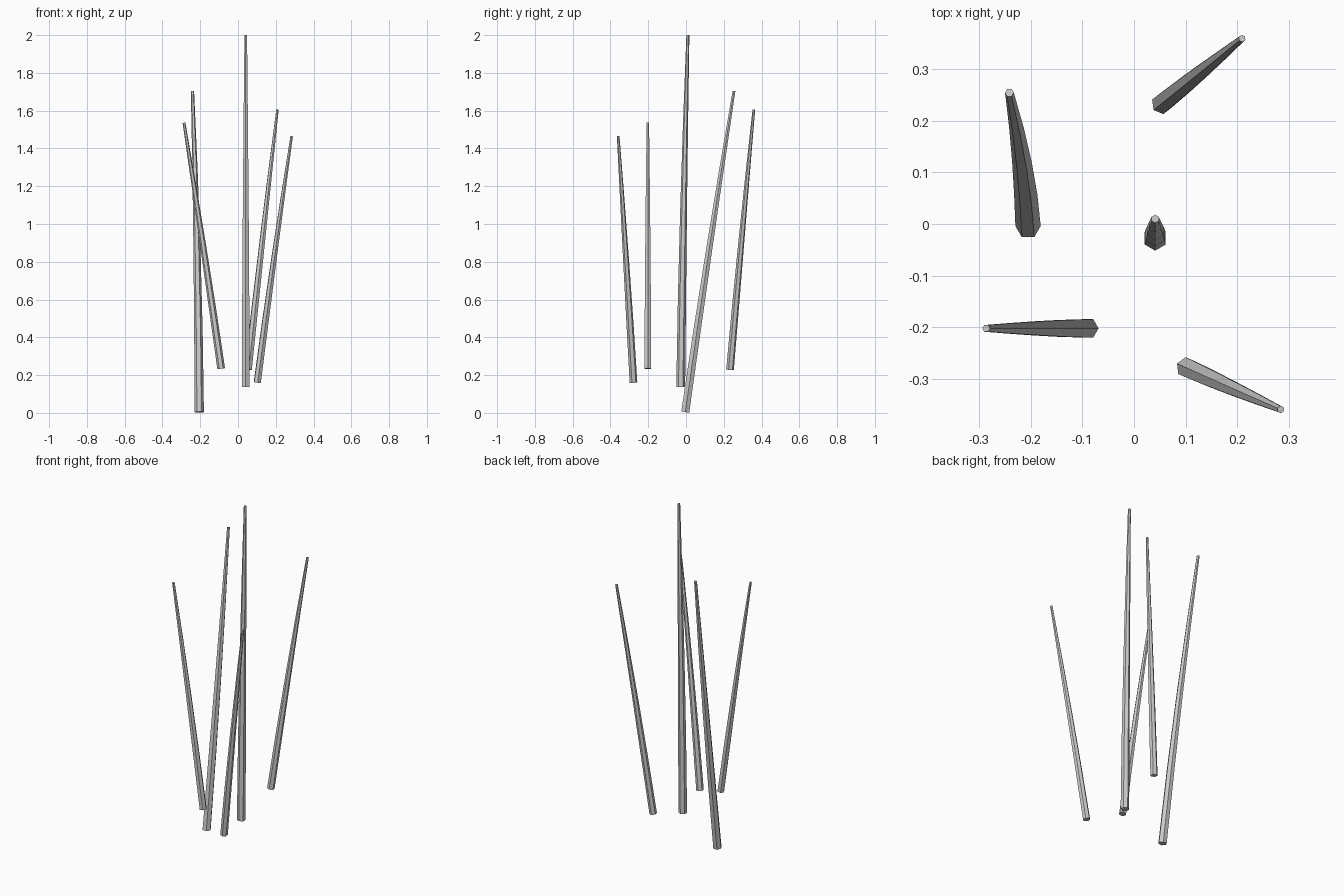
import bpy, bmesh, math
from mathutils import Vector

if "Cube" in bpy.data.objects:
    bpy.data.objects.remove(bpy.data.objects["Cube"])

SIDES, SEGMENTS = 6, 4


def stalk(name, base, tip, r0, r1, bow, turn):
    """Tapered six-sided stalk, slightly bowed between base and tip."""
    base, tip, bow = Vector(base), Vector(tip), Vector(bow)
    ctrl = (base + tip) / 2 + 2 * bow
    bm = bmesh.new()
    rings = []
    for i in range(SEGMENTS + 1):
        t = i / SEGMENTS
        pos = base * (1 - t) ** 2 + ctrl * 2 * t * (1 - t) + tip * t * t
        axis = ((ctrl - base) * (1 - t) + (tip - ctrl) * t).normalized()
        quat = Vector((0, 0, 1)).rotation_difference(axis)
        r = r1 + (r0 - r1) * (1 - t ** 1.5)
        ring = []
        for k in range(SIDES):
            a = math.radians(turn) + math.tau * k / SIDES
            ring.append(bm.verts.new(pos + quat @ Vector((r * math.cos(a), r * math.sin(a), 0))))
        rings.append(ring)
    for lo, hi in zip(rings, rings[1:]):
        for k in range(SIDES):
            n = (k + 1) % SIDES
            bm.faces.new((lo[k], lo[n], hi[n], hi[k]))
    bm.faces.new(rings[0][::-1])
    bm.faces.new(rings[-1])
    mesh = bpy.data.meshes.new(name)
    bm.to_mesh(mesh)
    bm.free()
    obj = bpy.data.objects.new(name, mesh)
    bpy.context.collection.objects.link(obj)


# Five separate stalks fanning outwards
stalk("centre_stalk", (0.041, -0.028, 0.138), (0.041, 0.010, 2.0), 0.0235, 0.008, (0, -0.004, 0), 90)
stalk("left_tall_stalk", (-0.205, -0.004, 0.004), (-0.241, 0.254, 1.704), 0.0245, 0.0085, (0.006, -0.004, 0), 0)
stalk("left_front_stalk", (-0.089, -0.202, 0.234), (-0.286, -0.202, 1.536), 0.0205, 0.0075, (0.003, 0, 0), 0)
stalk("back_right_stalk", (0.054, 0.233, 0.229), (0.209, 0.359, 1.605), 0.0205, 0.007, (-0.002, -0.002, 0), 38)
stalk("front_right_stalk", (0.102, -0.278, 0.161), (0.284, -0.359, 1.465), 0.0205, 0.007, (-0.003, 0.001, 0), -23)
